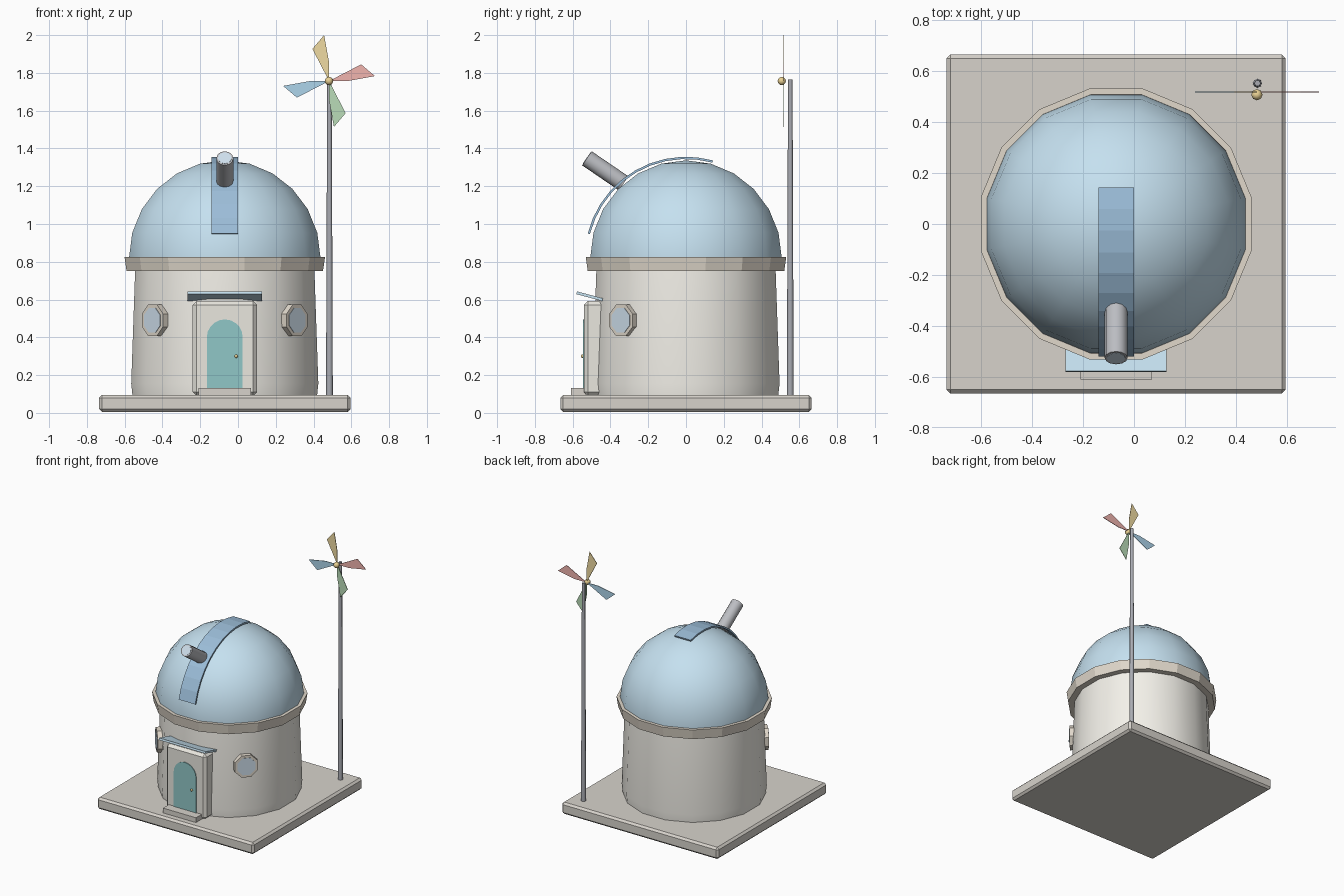
import bpy, bmesh
from math import pi, sin, cos, radians
from mathutils import Matrix, Vector

if "Cube" in bpy.data.objects:
    bpy.data.objects.remove(bpy.data.objects["Cube"])

CX = -0.07  # axis of the round tower


def mat(name, r, g, b):
    m = bpy.data.materials.new(name)
    m.diffuse_color = (r, g, b, 1)
    m.use_nodes = True
    m.node_tree.nodes["Principled BSDF"].inputs["Base Color"].default_value = m.diffuse_color
    return m


STONE = mat("stone", 0.68, 0.65, 0.60)
TAN = mat("tan", 0.75, 0.69, 0.60)
CREAM = mat("cream", 0.90, 0.88, 0.82)
PORCH = mat("porch", 0.82, 0.80, 0.74)
BLUE = mat("blue", 0.56, 0.75, 0.87)
DEEP = mat("deep_blue", 0.33, 0.51, 0.69)
GLASS = mat("glass", 0.62, 0.74, 0.84)
TEAL = mat("teal", 0.28, 0.57, 0.57)
STEEL = mat("steel", 0.50, 0.51, 0.54)
IRON = mat("iron", 0.40, 0.41, 0.45)
GOLD = mat("gold", 0.83, 0.65, 0.30)
BLADES = [("yellow", (0.87, 0.71, 0.36)), ("red", (0.88, 0.46, 0.43)),
          ("green", (0.49, 0.72, 0.48)), ("sky", (0.42, 0.66, 0.83))]


def finish(bm, name, m, smooth=0, bevel=0):
    bmesh.ops.recalc_face_normals(bm, faces=bm.faces)
    me = bpy.data.meshes.new(name)
    bm.to_mesh(me)
    bm.free()
    ob = bpy.data.objects.new(name, me)
    bpy.context.collection.objects.link(ob)
    me.materials.append(m)
    if smooth:
        me.shade_smooth()
        me.set_sharp_from_angle(angle=radians(smooth))
    if bevel:
        b = ob.modifiers.new("bevel", 'BEVEL')
        b.width, b.segments = bevel, 1
    return ob


def box(name, m, lo, hi, bevel=0, tilt=0):
    lo, hi = Vector(lo), Vector(hi)
    s = hi - lo
    bm = bmesh.new()
    bmesh.ops.create_cube(bm, size=1, matrix=Matrix.Translation((lo + hi) / 2)
                          @ Matrix.Rotation(tilt, 4, 'X') @ Matrix.Diagonal((*s, 1)))
    return finish(bm, name, m, bevel=bevel)


def lathe(name, m, profile, closed=False, smooth=35, n=16):
    bm = bmesh.new()
    rings = []
    for r, z in profile:
        if r == 0:
            rings.append([bm.verts.new((CX, 0, z))] * n)
        else:
            rings.append([bm.verts.new((CX + r * cos((i + .5) * 2 * pi / n),
                                        r * sin((i + .5) * 2 * pi / n), z)) for i in range(n)])
    pairs = list(zip(rings, rings[1:])) + ([(rings[-1], rings[0])] if closed else [])
    for a, b in pairs:
        for i in range(n):
            j = (i + 1) % n
            bm.faces.new(dict.fromkeys((a[i], a[j], b[j], b[i])))
    return finish(bm, name, m, smooth)


def rod(name, m, p, q, r1, r2, n, smooth=0, turn=0):
    p, q = Vector(p), Vector(q)
    rot = (q - p).to_track_quat('Z', 'Y').to_matrix().to_4x4()
    bm = bmesh.new()
    bmesh.ops.create_cone(bm, cap_ends=True, segments=n, radius1=r1, radius2=r2, depth=(q - p).length,
                          matrix=Matrix.Translation((p + q) / 2) @ rot @ Matrix.Rotation(turn, 4, 'Z'))
    return finish(bm, name, m, smooth)


def ball(name, m, c, r):
    bm = bmesh.new()
    bmesh.ops.create_uvsphere(bm, u_segments=8, v_segments=6, radius=r, matrix=Matrix.Translation(c))
    return finish(bm, name, m, 50)


def slab(name, m, pts, y0, y1):
    """Extrude an x-z outline from y0 to y1."""
    bm = bmesh.new()
    f = bm.faces.new([bm.verts.new((x, y0, z)) for x, z in pts])
    ext = bmesh.ops.extrude_face_region(bm, geom=[f])["geom"]
    bmesh.ops.translate(bm, vec=(0, y1 - y0, 0),
                        verts=[v for v in ext if isinstance(v, bmesh.types.BMVert)])
    return finish(bm, name, m)


# Ground slab and round tower
box("base", STONE, (CX - .665, -.665, .005), (CX + .665, .665, .095), bevel=.015)
lathe("wall", CREAM, [(0, .09), (.498, .09), (.505, .155), (.483, .78), (0, .78)])
lathe("cornice", TAN, [(.48, .75), (.53, .75), (.541, .825), (.517, .825), (.507, .77)], closed=True, smooth=20)

# Dome
R, Z = .517, .82
lathe("dome", BLUE, [(.514, .775)] + [(R * cos(radians(a)), Z + R * sin(radians(a)))
                                     for a in range(0, 90, 15)] + [(0, Z + R)])

# Curved shutter over the dome
bm = bmesh.new()
prev = first = None
for k in range(11):
    a = radians(14 + 91.5 * k / 10)
    ring = [bm.verts.new((CX + x, -r * cos(a), Z + r * sin(a)))
            for x, r in ((-.07, .524), (.07, .524), (.07, .536), (-.07, .536))]
    if prev:
        for i in range(4):
            bm.faces.new((prev[i], prev[(i + 1) % 4], ring[(i + 1) % 4], ring[i]))
    first = first or ring
    prev = ring
bm.faces.new(first)
bm.faces.new(prev)
finish(bm, "dome_shutter", DEEP)

# Telescope
tip, root = Vector((CX, -.525, 1.348)), Vector((CX, -.33, 1.215))
rod("telescope", STEEL, root, tip, .045, .045, 12, 40)
d = (tip - root).normalized()
rod("telescope_lens", GLASS, tip - d * .005, tip + d * .002, .036, .036, 12)

# Round windows on both sides of the door
for side, s in (("left", -1), ("right", 1)):
    n = Vector((s * sin(radians(48)), -cos(radians(48)), 0))
    c = Vector((CX, 0, .49))
    rod(side + "_window_frame", TAN, c + n * .46, c + n * .515, .09, .09, 8, turn=pi / 8)
    rod(side + "_window_glass", GLASS, c + n * .50, c + n * .518, .07, .07, 8, turn=pi / 8)

# Porch, door, step and awning
box("porch", PORCH, (CX - .17, -.54, .09), (CX + .17, -.43, .592), bevel=.02)
arch = [(CX + .095 * cos(pi * i / 10), .40 + .095 * sin(pi * i / 10)) for i in range(11)]
slab("door", TEAL, [(CX - .095, .095), (CX + .095, .095)] + arch, -.545, -.53)
ball("door_knob", GOLD, (-.01, -.548, .30), .009)
box("step", STONE, (CX - .14, -.61, .09), (CX + .14, -.53, .132))
box("awning", BLUE, (CX - .198, -.581, .61), (CX + .198, -.439, .625), tilt=radians(-15))

# Pole with pinwheel
PX, PZ = .482, 1.757
rod("pole", IRON, (PX + .002, .552, .09), (PX + .002, .552, 1.765), .018, .012, 8, 50)
ball("pinwheel_hub", GOLD, (PX, .507, PZ), .022)
for k, (name, col) in enumerate(BLADES):
    c, s = cos(-k * pi / 2), sin(-k * pi / 2)
    pts = [(0, 0), (0, .10), (-.026, .243), (-.088, .17)]
    slab(name + "_blade", mat(name, *col),
         [(PX + x * c - z * s, PZ + x * s + z * c) for x, z in pts], .516, .520)
